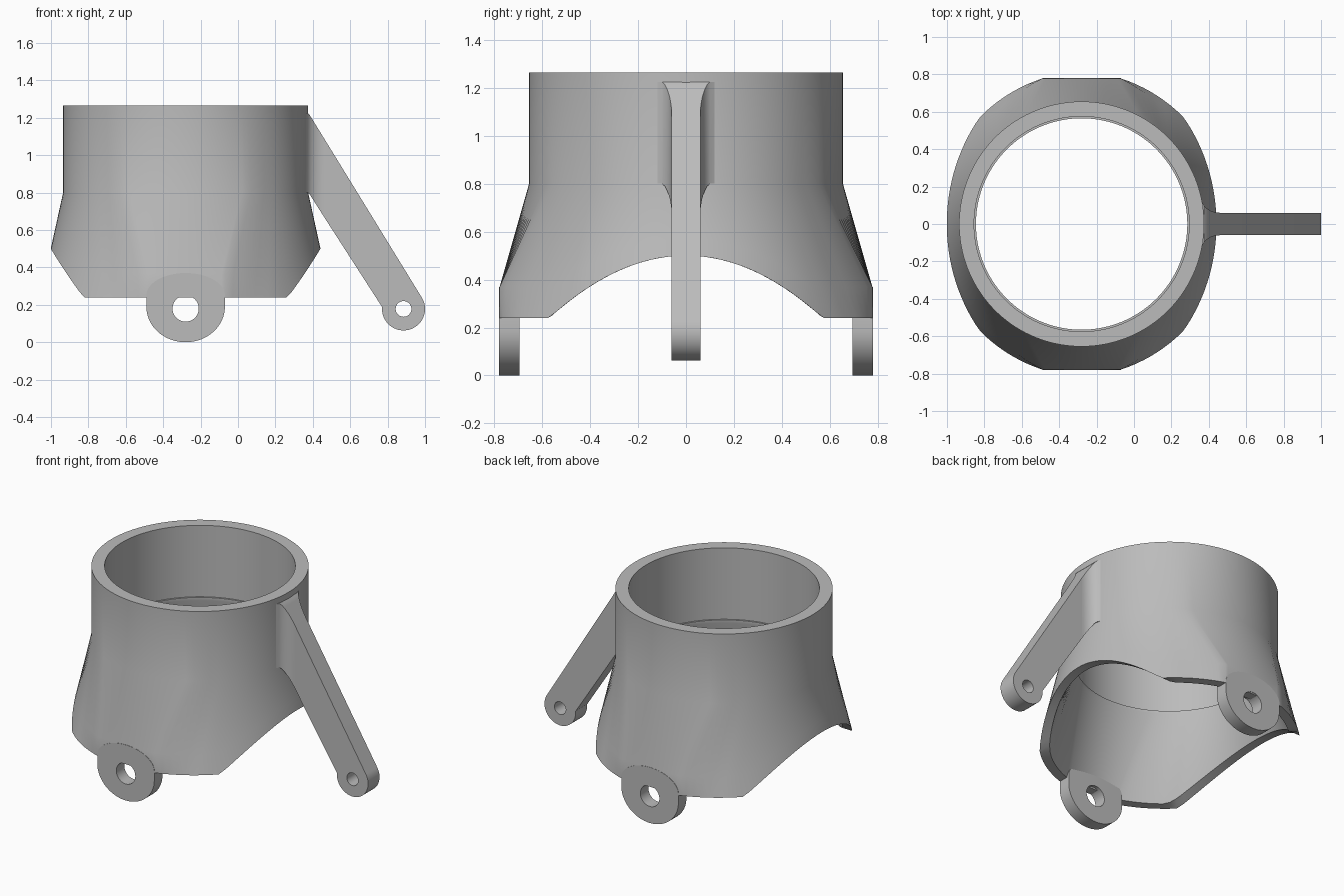
import bpy, bmesh, math
from mathutils import Vector

cube = bpy.data.objects.get("Cube")
if cube:
    bpy.data.objects.remove(cube, do_unlink=True)

grey = bpy.data.materials.new("plain_grey")
grey.use_nodes = True
grey.diffuse_color = (0.5, 0.5, 0.5, 1)
grey.node_tree.nodes["Principled BSDF"].inputs["Base Color"].default_value = grey.diffuse_color

CX = -0.28          # axis of the collar
R_OUT, R_IN = 0.655, 0.575
Z_TOP, Z_SKIRT = 1.265, 0.8
LUG_W, LUG_Y = 0.21, 0.78


def finish(obj):
    obj.data.materials.clear()
    obj.data.materials.append(grey)
    bpy.ops.object.select_all(action='DESELECT')
    bpy.context.view_layer.objects.active = obj
    obj.select_set(True)
    bpy.ops.object.shade_smooth_by_angle(angle=math.radians(30))


def loft(name, rings, closed):
    """Skin a row of closed sections."""
    bm = bmesh.new()
    rows = [[bm.verts.new(p) for p in ring] for ring in rings]
    n = len(rows[0])
    for i in range(len(rows) if closed else len(rows) - 1):
        a, b = rows[i], rows[(i + 1) % len(rows)]
        for j in range(n):
            k = (j + 1) % n
            bm.faces.new((a[j], a[k], b[k], b[j]))
    bmesh.ops.recalc_face_normals(bm, faces=bm.faces)
    mesh = bpy.data.meshes.new(name)
    bm.to_mesh(mesh)
    bm.free()
    obj = bpy.data.objects.new(name, mesh)
    bpy.context.collection.objects.link(obj)
    finish(obj)


def plate(name, outlines, y0, y1):
    """Upright plate from x,z outlines; inner outlines become holes."""
    cu = bpy.data.curves.new(name, 'CURVE')
    cu.dimensions = '2D'
    cu.fill_mode = 'BOTH'
    cu.extrude = abs(y1 - y0) / 2
    for pts in outlines:
        sp = cu.splines.new('POLY')
        sp.points.add(len(pts) - 1)
        for p, (x, z) in zip(sp.points, pts):
            p.co = (x, z, 0, 1)
        sp.use_cyclic_u = True
    obj = bpy.data.objects.new(name, cu)
    bpy.context.collection.objects.link(obj)
    obj.location.y = (y0 + y1) / 2
    obj.rotation_euler.x = math.pi / 2
    bpy.ops.object.select_all(action='DESELECT')
    bpy.context.view_layer.objects.active = obj
    obj.select_set(True)
    bpy.ops.object.convert(target='MESH')
    finish(bpy.context.view_layer.objects.active)


def arc(cx, cz, rx, rz, a0, a1, n):
    angles = [math.radians(a0 + (a1 - a0) * i / n) for i in range(n + 1)]
    return [(cx + rx * math.cos(t), cz + rz * math.sin(t)) for t in angles]


def circle(cx, cz, r):
    return arc(cx, cz, r, r, 0, 360, 40)[:-1]


# Collar with flared skirt, arched at the sides and flattened at the lugs
def hem(y):
    return max(0.24, 0.5 - 0.8 * y * y)


A0 = math.radians(30)
A_LUG = math.atan2(LUG_W, LUG_Y)


def column(theta):
    c, s = math.cos(theta), math.sin(theta)
    a = math.atan2(abs(c), abs(s))            # angle away from the y axis
    d = Vector((c, s))
    sign = Vector((math.copysign(1, c), math.copysign(1, s)))
    if a <= A0 + 1e-4:
        low, z, flat = Vector((LUG_W * a / A0, LUG_Y - 0.002)), 0.24, 1.0
    else:
        u = (a - A0) / (math.pi / 2 - A0)
        b = A_LUG + u * (math.pi / 2 - A_LUG)
        z = 0.4
        for _ in range(12):
            r = R_OUT + 0.22 * (Z_SKIRT - z) + 0.028 * (1 - u) ** 2
            low = Vector((math.sin(b), math.cos(b))) * r
            z = hem(low.y)
        flat = max(0.0, 1 - (a - A0) / math.radians(12))
    low = low * sign
    inner = low * (1 - 0.06 / low.length)
    knee = (d * R_OUT).lerp(low, 0.77).lerp(low, flat)
    knee_z = Z_SKIRT + (z - Z_SKIRT) * 0.77
    profile = [(d * R_OUT, Z_TOP), (d * R_OUT, Z_SKIRT), (knee, knee_z), (low, z),
               (inner, hem(inner.y)), (d * 0.565, 0.77), (d * 0.565, 0.79),
               (d * R_IN, 0.79), (d * R_IN, Z_TOP)]
    return [(CX + p.x, p.y, h) for p, h in profile]


COLS = 144
loft("collar_and_skirt", [column(2 * math.pi * i / COLS) for i in range(COLS)], True)

# Pivot lugs, front and back
lug = arc(CX, 0.19, LUG_W, 0.19, 180, 360, 32) + arc(CX, 0.25, LUG_W, 0.12, 0, 180, 32)
for side, name in ((-1, "front_lug"), (1, "back_lug")):
    plate(name, [lug, circle(CX, 0.18, 0.07)], side * 0.695, side * LUG_Y)

# Lever arm on the left side
ROOT, HALF = 0.46, 0.06
tip = (0.885, 0.178)
outline = [(ROOT, 0.67)] + arc(*tip, 0.115, 0.115, 175, 392, 40) + [(ROOT, 1.09)]
plate("lever_arm", [outline, circle(*tip, 0.042)], -HALF, HALF)

# Filleted root joining the arm to the collar
sections = []
for i in range(13):
    x = ROOT - 0.13 * i / 12
    u = min(1.0, (ROOT - x) / 0.1)
    h = HALF + 0.08 * (1 - math.sqrt(1 - u * u))
    top = min(1.225, 1.09 + 1.62 * (ROOT - x))
    bottom = min(0.8, 0.67 + 1.57 * (ROOT - x))
    sections.append([(x, -h, bottom), (x, h, bottom), (x, h, top), (x, -h, top)])
loft("arm_root", sections, False)
